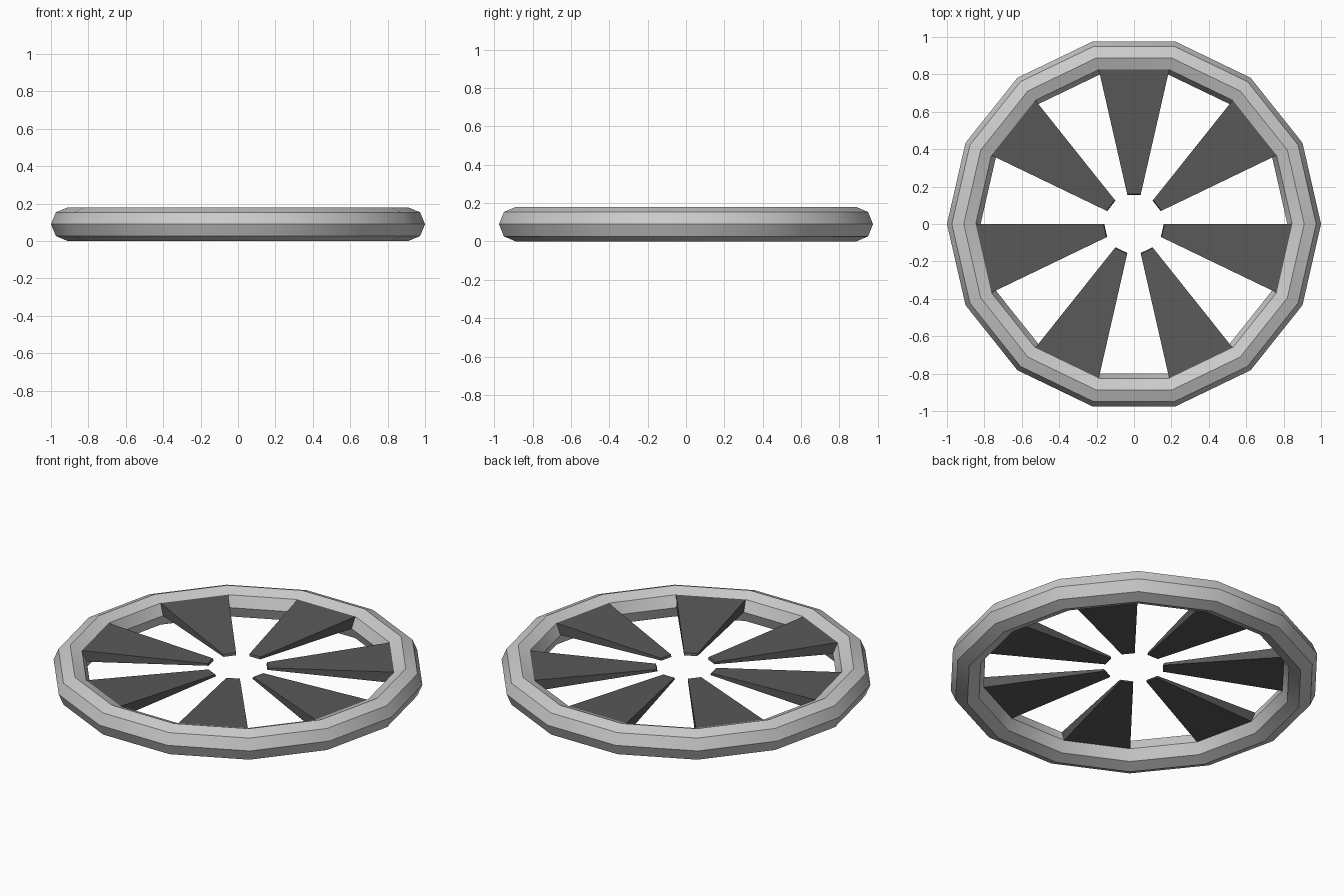
import bpy, bmesh
from math import sin, cos, tau

if "Cube" in bpy.data.objects:
    bpy.data.objects.remove(bpy.data.objects["Cube"])

SIDES, TUBE = 14, 8
MAJOR, MINOR = 0.91, 0.09
TIP = 0.194          # spoke tip scale towards the hub


def ring_point(i, j):
    a, b = tau * i / SIDES, tau * j / TUBE
    r = MAJOR + MINOR * cos(b)
    return (r * cos(a), r * sin(a), MINOR + MINOR * sin(b))


def finish(name, bm):
    bmesh.ops.recalc_face_normals(bm, faces=bm.faces)
    me = bpy.data.meshes.new(name)
    bm.to_mesh(me)
    bm.free()
    ob = bpy.data.objects.new(name, me)
    bpy.context.collection.objects.link(ob)
    return ob


# Rim: 14-sided ring with an octagonal cross-section
bm = bmesh.new()
v = [[bm.verts.new(ring_point(i, j)) for j in range(TUBE)] for i in range(SIDES)]
for i in range(SIDES):
    for j in range(TUBE):
        n, m = (i + 1) % SIDES, (j + 1) % TUBE
        bm.faces.new((v[i][j], v[n][j], v[n][m], v[i][m]))
rim = finish("rim", bm)
bpy.context.view_layer.objects.active = rim
rim.select_set(True)
bpy.ops.object.shade_smooth_by_angle(angle=0.56)

# Spokes: every second upper inner rim face drawn in to a small tip
dark = bpy.data.materials.new("dark_grey")
dark.diffuse_color = (0.1, 0.1, 0.1, 1)
dark.use_nodes = True
dark.node_tree.nodes["Principled BSDF"].inputs["Base Color"].default_value = dark.diffuse_color
bm = bmesh.new()
z_mid = (ring_point(0, 3)[2] + ring_point(0, 4)[2]) / 2
for i in range(1, SIDES, 2):
    base = [ring_point(i, 3), ring_point(i + 1, 3), ring_point(i + 1, 4), ring_point(i, 4)]
    tip = [(x * TIP, y * TIP, z_mid + (z - z_mid) * TIP) for x, y, z in base]
    b = [bm.verts.new(p) for p in base]
    t = [bm.verts.new(p) for p in tip]
    bm.faces.new(b)
    bm.faces.new(t[::-1])
    for k in range(4):
        n = (k + 1) % 4
        bm.faces.new((b[k], t[k], t[n], b[n]))
spokes = finish("spokes", bm)
spokes.data.materials.append(dark)
